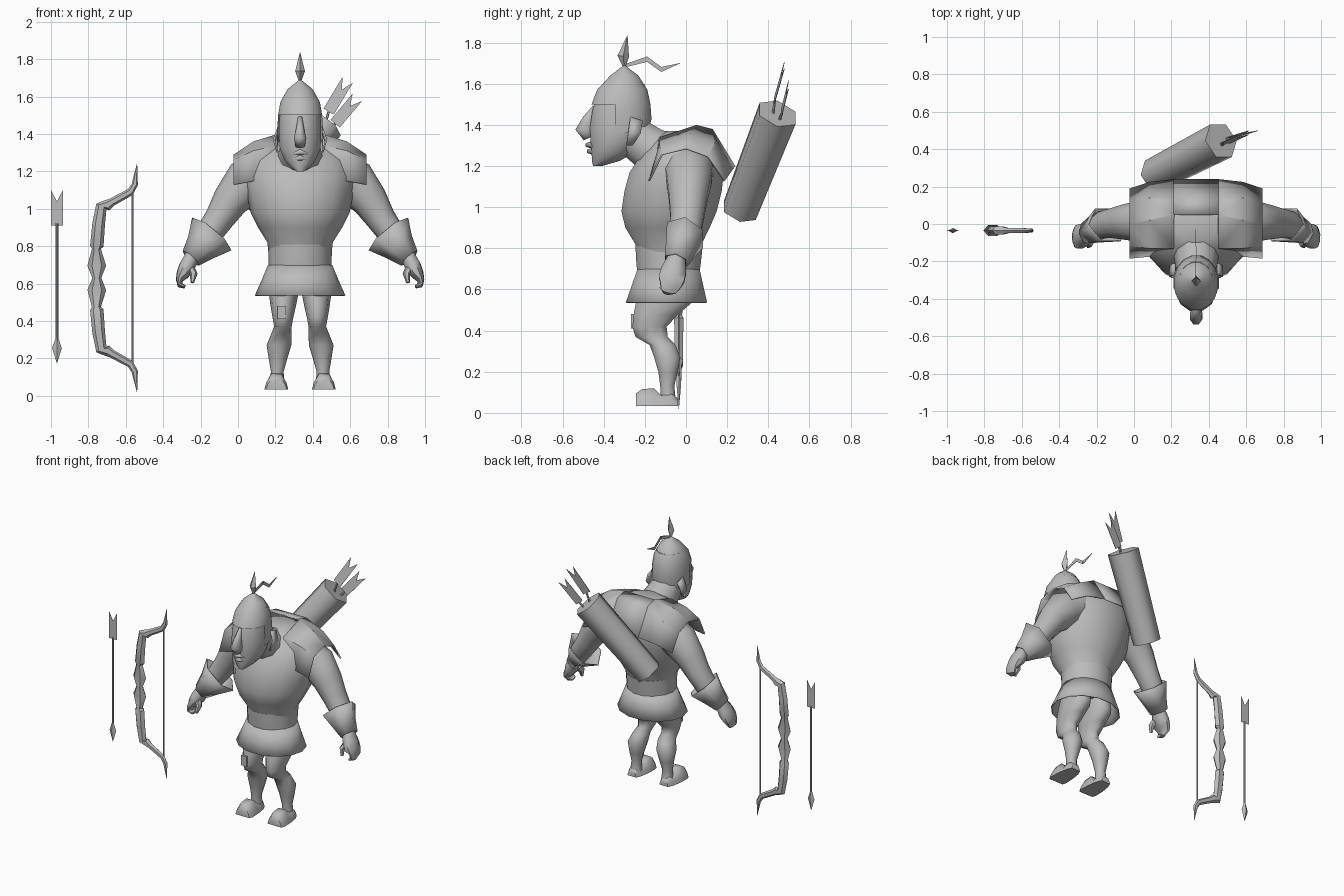
import bpy, bmesh, math
from mathutils import Vector as V

CX = 0.332  # centre line of the figure
X, Y = V((1, 0, 0)), V((0, 1, 0))
grey = bpy.data.materials.new("plain grey")
grey.diffuse_color = (0.5, 0.5, 0.5, 1)


def finish(bm, name, angle=55, thick=0, keep=None):
    """Turn a bmesh into a shaded object."""
    if keep:
        bad = [f for f in bm.faces if not keep(f.calc_center_median())]
        bmesh.ops.delete(bm, geom=bad, context='FACES')
    bmesh.ops.recalc_face_normals(bm, faces=bm.faces)
    me = bpy.data.meshes.new(name)
    bm.to_mesh(me)
    bm.free()
    me.materials.append(grey)
    if angle:
        me.shade_smooth()
        me.set_sharp_from_angle(angle=math.radians(angle))
    ob = bpy.data.objects.new(name, me)
    bpy.context.collection.objects.link(ob)
    if thick:
        mod = ob.modifiers.new("thickness", 'SOLIDIFY')
        mod.thickness = thick
    return ob


def loft(name, rows, closed=True, caps=True, **kw):
    """Skin rows of points; closed rows are rings."""
    bm = bmesh.new()
    vs = [[bm.verts.new(p) for p in r] for r in rows]
    n = len(rows[0])
    for a, b in zip(vs, vs[1:]):
        for i in range(n if closed else n - 1):
            j = (i + 1) % n
            bm.faces.new((a[i], a[j], b[j], b[i]))
    if closed and caps:
        bm.faces.new(vs[0])
        bm.faces.new(vs[-1])
    return finish(bm, name, **kw)


def ring(c, u, w, ru, rw, n):
    off = 0 if n == 4 else 0.5
    angles = [2 * math.pi * (i + off) / n for i in range(n)]
    return [V(c) + u * ru * math.cos(t) + w * rw * math.sin(t) for t in angles]


def tube(name, pts, n=8, **kw):
    """Path of (x, y, z, radius along y, radius across)."""
    P = [V(p[:3]) for p in pts]
    rows = []
    for i, p in enumerate(pts):
        t = (P[min(i + 1, len(P) - 1)] - P[max(i - 1, 0)]).normalized()
        u = (Y - t * t.dot(Y)).normalized()
        rows.append(ring(P[i], u, t.cross(u), p[3], p[4], n))
    return loft(name, rows, **kw)


def stack(name, levels, n=14, **kw):
    """Horizontal ovals from (z, y min, y max, half width, optional x)."""
    return loft(name, [ring((l[4] if len(l) > 4 else CX, (l[1] + l[2]) / 2, l[0]), Y, X,
                            (l[2] - l[1]) / 2, l[3], n) for l in levels], **kw)


def plate(name, pts):
    bm = bmesh.new()
    bm.faces.new([bm.verts.new(p) for p in pts])
    return finish(bm, name, angle=0, thick=0.003)


def fletching(name, base, tip, half):
    """Notched flat feather along base to tip, facing the front."""
    base, tip = V(base), V(tip)
    d = tip - base
    s = d.cross(Y).normalized() * half
    plate(name, [base - s, base + s, tip + s, base + d * 0.68, tip - s])


# Torso, belt and flared skirt
stack("torso", [(.62, -.2, .05, .15), (.69, -.23, .06, .16), (.82, -.25, .08, .175),
                (.9, -.3, .12, .225), (.98, -.32, .155, .265), (1.08, -.305, .18, .285),
                (1.17, -.28, .19, .3), (1.26, -.22, .18, .28), (1.34, -.15, .13, .19),
                (1.37, -.1, .08, .1)])
stack("belt", [(.685, -.24, .07, .17), (.72, -.245, .075, .168), (.81, -.25, .085, .172)], angle=30)
stack("skirt", [(.7, -.24, .07, .172), (.62, -.268, .088, .205), (.537, -.298, .108, .242)],
      caps=False, thick=.006)

# Neck, head and facial features
tube("neck", [(CX, -.05, 1.22, .14, .16), (CX, -.17, 1.28, .115, .12), (CX, -.28, 1.36, .1, .1)], n=10)
stack("head", [(1.6, -.4, -.2, .09), (1.54, -.44, -.185, .108), (1.47, -.46, -.175, .115),
               (1.39, -.472, -.18, .117), (1.32, -.468, -.21, .112), (1.26, -.462, -.26, .086),
               (1.225, -.46, -.32, .055), (1.2, -.452, -.41, .022)], n=12)
tube("nose", [(CX, -.445, 1.49, .01, .012), (CX, -.47, 1.43, .034, .022),
              (CX, -.492, 1.375, .05, .036), (CX, -.475, 1.335, .026, .026)], angle=80)
for label, z, y in (("upper", 1.303, -.465), ("lower", 1.272, -.458)):
    tube(label + "_lip", [(CX - .05, y + .03, z - .01, .008, .005), (CX, y, z, .026, .016),
                          (CX + .05, y + .03, z - .01, .008, .005)], n=6, angle=80)

# Helmet open at the face, with finial and ribbon
stack("helmet", [(1.69, -.303, -.297, .004), (1.64, -.37, -.23, .068), (1.57, -.435, -.185, .108),
                 (1.5, -.462, -.17, .12), (1.43, -.465, -.165, .124), (1.36, -.46, -.18, .12)],
      n=16, caps=False, keep=lambda c: c.z > 1.5 or c.y > -.35)
tube("finial", [(CX, -.3, 1.675, .004, .004), (CX, -.305, 1.735, .028, .026),
                (CX, -.285, 1.835, .001, .001)], n=4, angle=20)
ribbon = [(-.29, 1.69, .008), (-.19, 1.72, .013), (-.12, 1.67, .012), (-.03, 1.7, .001)]
for i, (a, b) in enumerate(zip(ribbon, ribbon[1:])):
    plate("ribbon_%d" % i, [(CX, a[0], a[1] - a[2]), (CX, b[0], b[1] - b[2]),
                            (CX, b[0], b[1] + b[2]), (CX, a[0], a[1] + a[2])])

# Paired parts: s is -1 on the left of the front, 1 on the right
for s, side in ((-1, "left"), (1, "right")):
    def m(rows):
        return [(CX + s * p[0],) + tuple(p[1:]) for p in rows]

    tube(side + "_arm", m([(.18, .01, 1.2, .13, .11), (.29, .015, 1.14, .115, .125),
                           (.375, .01, 1.04, .097, .097), (.43, .005, .95, .085, .08),
                           (.5, -.005, .85, .075, .07), (.57, -.045, .75, .055, .05)]), n=10)
    tube(side + "_gauntlet", m([(.472, -.005, .865, .105, .137), (.53, -.03, .795, .08, .09),
                                (.585, -.05, .735, .062, .058)]), n=6, caps=False,
         thick=.006, angle=65)
    # Mitten-shaped hand with curled fingers
    tube(side + "_hand", m([(.572, -.045, .755, .045, .042), (.605, -.06, .69, .066, .046),
                            (.628, -.07, .65, .068, .036), (.645, -.075, .62, .055, .02),
                            (.642, -.085, .592, .04, .015), (.618, -.09, .583, .022, .01)]))
    tube(side + "_thumb", m([(.59, -.08, .69, .025, .024), (.568, -.105, .65, .022, .02),
                             (.577, -.12, .605, .01, .01)]), n=6)

    # Bent leg: height, y range, half width, offset
    leg = [(.64, -.22, .03, .078, .078), (.54, -.25, .04, .078, .088), (.48, -.26, -.03, .068, .09),
           (.42, -.265, -.09, .056, .092), (.37, -.25, -.085, .047, .092), (.33, -.18, -.048, .055, .1),
           (.27, -.158, -.024, .066, .113), (.2, -.137, -.038, .05, .118),
           (.13, -.127, -.055, .034, .122), (.08, -.125, -.05, .038, .123), (.035, -.12, -.042, .045, .124)]
    stack(side + "_leg", [l[:4] + (CX + s * l[4],) for l in leg], n=10, angle=70)
    # Foot with flat sole: y, top height, sole half width, top half width
    foot = [(-.04, .07, .035, .02), (-.075, .1, .05, .025), (-.12, .085, .058, .026),
            (-.155, .12, .062, .028), (-.215, .115, .064, .028), (-.243, .095, .055, .022)]
    fx = CX + s * .127
    loft(side + "_foot", [[(fx - w, y, .033), (fx - w * .85, y, .033 + (z - .033) * .45), (fx - t, y, z),
                           (fx + t, y, z), (fx + w * .85, y, .033 + (z - .033) * .45), (fx + w, y, .033)]
                          for y, z, w, t in foot], angle=60)

    # Arched shoulder guard
    arches = [(.12, ((-.165, 1.17), (-.13, 1.34), (.05, 1.4), (.13, 1.38), (.24, 1.2))),
              (.25, ((-.175, 1.15), (-.13, 1.31), (.02, 1.36), (.14, 1.31), (.225, 1.18))),
              (.355, ((-.185, 1.13), (-.12, 1.26), (0, 1.29), (.11, 1.25), (.19, 1.13)))]
    loft(side + "_shoulder_guard", [[(CX + s * d, y, z) for y, z in a] for d, a in arches],
         closed=False, thick=.01, angle=25)
    # Cheek guard of the helmet
    loft(side + "_cheek_guard", [[(CX + s * .12, -.27, 1.44), (CX + s * .12, -.21, 1.42)],
                                 [(CX + s * .145, -.28, 1.37), (CX + s * .142, -.22, 1.36)],
                                 [(CX + s * .125, -.29, 1.3), (CX + s * .125, -.26, 1.3)]],
         closed=False, thick=.01)

# Mantle over the upper back, joining the guards
loft("mantle", [[(x, .05, 1.4), (x, .13, 1.38), (x, .24, 1.2)] for x in (CX - .12, CX + .12)],
     closed=False, thick=.01, angle=25)

# Thigh pouch
bm = bmesh.new()
bmesh.ops.create_cube(bm, size=1)
for v in bm.verts:
    v.co = V((.233 + v.co.x * .045, -.245 + v.co.y * .045, .445 + v.co.z * .07))
finish(bm, "thigh_pouch")

# Quiver with two arrows sticking out
tube("quiver", [(.11, .262, .985, .093, .093), (.465, .445, 1.455, .105, .105)], n=6, angle=62)
for i, (a, b, c) in enumerate([((.46, .42, 1.43), (.485, .432, 1.52), (.587, .48, 1.69)),
                               ((.48, .45, 1.41), (.52, .465, 1.455), (.637, .5, 1.595))]):
    tube("quiver_arrow_shaft_%d" % i, [a + (.007, .007), b + (.007, .007)], n=6)
    fletching("quiver_arrow_feather_%d" % i, b, c, .032)

# Bow: upper half mirrored about its grip
MID, BY = .63, -.035
half = [(-.755, .63, .02, .024), (-.755, .695, .034, .05), (-.757, .785, .018, .024),
        (-.755, .8, .026, .036), (-.745, .92, .024, .034), (-.73, 1.015, .024, .03),
        (-.7, 1.018, .024, .03), (-.675, 1.035, .016, .022), (-.575, 1.09, .014, .02),
        (-.552, 1.13, .012, .017), (-.54, 1.24, .001, .001)]
full = [(x, 2 * MID - z, a, b) for x, z, a, b in half[:0:-1]] + half
tube("bow", [(x, BY, z, a, b) for x, z, a, b in full], n=6, angle=35)
tube("bow_string", [(-.565, BY, .17, .005, .005), (-.565, BY, 1.09, .005, .005)], n=6)

# Loose arrow
AX = -.968
tube("arrow_shaft", [(AX, BY, .28, .007, .007), (AX, BY, .92, .007, .007)], n=6)
tube("arrow_head", [(AX, BY, .175, .001, .001), (AX, BY, .255, .014, .026),
                    (AX, BY, .31, .006, .007)], n=4, angle=20)
fletching("arrow_feather", (AX, BY, .91), (AX, BY, 1.1), .032)
